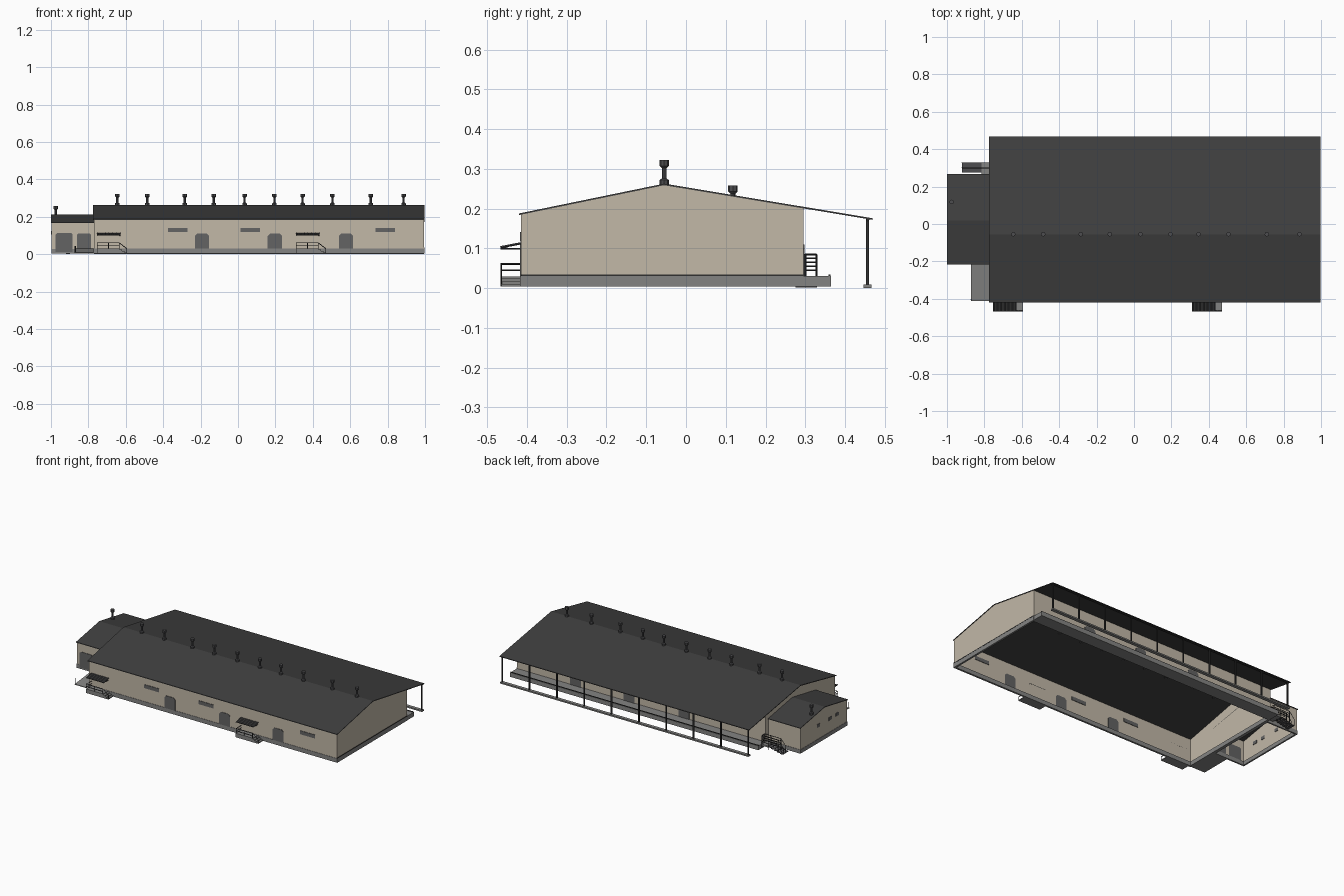
import bpy, bmesh
from mathutils import Vector

cube = bpy.data.objects.get("Cube")
if cube:
    bpy.data.objects.remove(cube, do_unlink=True)


def material(name, r, g, b):
    m = bpy.data.materials.new(name)
    m.use_nodes = True
    m.diffuse_color = (r, g, b, 1)
    bsdf = m.node_tree.nodes["Principled BSDF"]
    bsdf.inputs["Base Color"].default_value = (r, g, b, 1)
    bsdf.inputs["Roughness"].default_value = 0.9
    return m


WALL = material("beige wall", 0.54, 0.48, 0.39)
ROOF = material("dark roof", 0.05, 0.05, 0.05)
CONCRETE = material("grey concrete", 0.23, 0.23, 0.225)
DOOR = material("grey door", 0.125, 0.125, 0.125)
METAL = material("dark metal", 0.075, 0.075, 0.08)
STEEL = material("black steel", 0.03, 0.03, 0.03)


def finish(name, bm, mat):
    bmesh.ops.recalc_face_normals(bm, faces=bm.faces)
    mesh = bpy.data.meshes.new(name)
    bm.to_mesh(mesh)
    bm.free()
    mesh.materials.append(mat)
    ob = bpy.data.objects.new(name, mesh)
    bpy.context.collection.objects.link(ob)
    return ob


def extrude(name, points, offset, mat, caps=True):
    """Sweep a closed flat outline along an offset."""
    bm = bmesh.new()
    a = [bm.verts.new(p) for p in points]
    b = [bm.verts.new(Vector(p) + Vector(offset)) for p in points]
    for i in range(len(a)):
        j = (i + 1) % len(a)
        bm.faces.new((a[i], a[j], b[j], b[i]))
    if caps:
        bm.faces.new(a)
        bm.faces.new(b)
    return finish(name, bm, mat)


def box(name, x, y, z, mat):
    pts = [(x[0], y[0], z[0]), (x[1], y[0], z[0]), (x[1], y[1], z[0]), (x[0], y[1], z[0])]
    return extrude(name, pts, (0, 0, z[1] - z[0]), mat)


def bar(name, a, b, mat=STEEL, r=0.0015):
    """Thin square rod between two points."""
    a, b = Vector(a), Vector(b)
    d = b - a
    u = d.orthogonal().normalized() * r
    v = d.cross(u).normalized() * r
    return extrude(name, [a + u + v, a - u + v, a - u - v, a + u - v], d, mat)


def shell(name, x, profile):
    """Open-bottomed walls: two gable ends and two long sides."""
    bm = bmesh.new()
    ends = [[bm.verts.new((px, y, z)) for y, z in profile] for px in x]
    for e in ends:
        bm.faces.new(e)
    p, q = ends
    bm.faces.new((p[0], q[0], q[1], p[1]))
    bm.faces.new((p[-1], q[-1], q[-2], p[-2]))
    return finish(name, bm, WALL)


def roof(name, x, line, t=0.004):
    pts = [(x[0], y, z) for y, z in line]
    pts += [(x[0], y, z - t) for y, z in reversed(line)]
    return extrude(name, pts, (x[1] - x[0], 0, 0), ROOF)


def ring(name, x, y, z, t, mat):
    """Rectangular footing with an open middle."""
    for side, sx, sy in (("front", x, (y[0], y[0] + t)), ("back", x, (y[1] - t, y[1])),
                         ("right", (x[0], x[0] + t), y), ("left", (x[1] - t, x[1]), y)):
        box(name + "_" + side, sx, sy, z, mat)


def door(name, x0, x1, y, z0=0.03, z1=0.11, c=0.012):
    """Plate door with clipped top corners, showing on both wall sides."""
    pts = [(x0, z0), (x1, z0), (x1, z1 - c), (x1 - c, z1), (x0 + c, z1), (x0, z1 - c)]
    extrude(name, [(px, y - 0.003, pz) for px, pz in pts], (0, 0.006, 0), DOOR)


# Main hall
FRONT, BACK, X0, X1 = -0.415, 0.295, -0.77, 0.995
shell("hall_walls", (X0, X1), [(FRONT, 0.03), (FRONT, 0.186), (-0.055, 0.259),
                               (BACK, 0.202), (BACK, 0.03)])
roof("hall_roof", (-0.776, 0.998), [(-0.42, 0.188), (-0.055, 0.263), (0.469, 0.176)])
ring("hall_plinth", (X0 - 0.002, X1 + 0.002), (FRONT - 0.002, BACK), (0.004, 0.031), 0.012, CONCRETE)
box("hall_base_trim", (X1, X1 + 0.003), (FRONT, BACK), (0.031, 0.035), STEEL)

# Rear loading dock and its canopy posts
box("loading_dock", (X0, X1), (BACK, 0.365), (0.004, 0.031), CONCRETE)
box("dock_edge", (X0, X1), (0.359, 0.363), (0.031, 0.035), STEEL)
box("post_footing", (X0, X1), (0.446, 0.467), (0, 0.009), CONCRETE)
for i in range(10):
    px = X0 + 0.008 + i * (X1 - X0 - 0.016) / 9
    box("canopy_post", (px - 0.004, px + 0.004), (0.453, 0.46), (0.009, 0.175), STEEL)
bar("canopy_beam", (X0, 0.457, 0.172), (X1, 0.457, 0.172), STEEL, 0.003)

# Hall doors and windows
for cx in (-0.192, 0.197, 0.577):
    door("front_door", cx - 0.038, cx + 0.038, FRONT)
    door("rear_door", cx - 0.038, cx + 0.038, BACK)
for cx in (-0.322, 0.065, 0.787):
    box("front_window", (cx - 0.052, cx + 0.052), (FRONT - 0.003, FRONT + 0.003), (0.118, 0.141), DOOR)

# Side annex
AX, AY = (-0.996, X0), (-0.212, 0.262)
shell("annex_walls", AX, [(AY[0], 0.028), (AY[0], 0.169), (0.02, 0.209),
                          (AY[1], 0.169), (AY[1], 0.028)])
roof("annex_roof", (-1.0, X0), [(-0.217, 0.17), (0.02, 0.213), (0.267, 0.17)])
ring("annex_plinth", (-0.998, X0), (AY[0] - 0.002, AY[1] + 0.002), (0.004, 0.029), 0.01, CONCRETE)
door("annex_gate", -0.975, -0.885, AY[0], 0.012, 0.114, 0.008)
door("annex_door", -0.86, -0.785, AY[0], 0.03, 0.11, 0.006)
for cy in (0.08, -0.04, -0.11):
    box("annex_window", (-0.999, -0.993), (cy - 0.015, cy + 0.015), (0.105, 0.125), DOOR)

# Ramp to the annex door
extrude("annex_ramp", [(-0.872, -0.412, 0.004), (-0.872, -0.212, 0.004), (-0.872, -0.212, 0.03),
                       (-0.872, -0.412, 0.008)], (0.1, 0, 0), CONCRETE)
bar("ramp_post", (-0.87, -0.405, 0.006), (-0.87, -0.405, 0.045), STEEL, 0.002)


# Roof vents
def vent(name, x, y, z):
    bm = bmesh.new()
    rings = [(0.012, -0.006), (0.012, 0.01), (0.006, 0.014), (0.006, 0.04),
             (0.012, 0.046), (0.012, 0.061)]
    loops = []
    for r, h in rings:
        made = bmesh.ops.create_circle(bm, segments=8, radius=r)["verts"]
        for v in made:
            v.co += Vector((x, y, z + h))
        loops.append(made)
    for lo, hi in zip(loops, loops[1:]):
        for i in range(8):
            j = (i + 1) % 8
            bm.faces.new((lo[i], lo[j], hi[j], hi[i]))
    bm.faces.new(loops[-1])
    finish(name, bm, METAL)


for vx in (-0.645, -0.485, -0.285, -0.13, 0.035, 0.195, 0.345, 0.505, 0.71, 0.885):
    vent("ridge_vent", vx, -0.055, 0.262)
vent("annex_vent", -0.975, 0.118, 0.197)


# Front entrances: stoop, steps, railing and slatted awning
def entrance(x):
    y0, y1 = -0.467, FRONT
    box("stoop", (x, x + 0.12), (y0, y1), (0.004, 0.03), CONCRETE)
    for i in range(3):
        sx = x + 0.12 + i * 0.013
        box("stoop_step", (sx, sx + 0.013), (y0, y1), (0.004, 0.024 - i * 0.007), CONCRETE)
    for px in (x + 0.003, x + 0.06, x + 0.118):
        bar("rail_post", (px, y0 + 0.002, 0.03), (px, y0 + 0.002, 0.061))
    for z in (0.045, 0.061):
        bar("hand_rail", (x, y0 + 0.002, z), (x + 0.118, y0 + 0.002, z))
        bar("side_rail", (x + 0.003, y0, z), (x + 0.003, y1, z))
    bar("step_rail", (x + 0.118, y0 + 0.002, 0.061), (x + 0.158, y0 + 0.002, 0.03))
    bar("step_post", (x + 0.158, y0 + 0.002, 0.005), (x + 0.158, y0 + 0.002, 0.03))
    extrude("awning", [(x, y0, 0.1), (x, y1, 0.11), (x, y1, 0.113), (x, y0, 0.103)],
            (0.125, 0, 0), STEEL)
    for i in range(7):
        sx = x + 0.003 + i * 0.02
        bar("awning_rib", (sx, y0, 0.103), (sx, y1, 0.113), METAL, 0.002)
    for sx in (x + 0.003, x + 0.122):
        bar("awning_bracket", (sx, y0, 0.1), (sx, y1, 0.099))


entrance(-0.753)
entrance(0.311)

# Rear annex landing with stairs and railings
box("landing", (-0.815, X0), (AY[1], 0.33), (0.02, 0.03), CONCRETE)
for i in range(5):
    sx = -0.815 - i * 0.021
    z = 0.026 - i * 0.005
    box("landing_step", (sx - 0.021, sx), (0.275, 0.33), (z - 0.004, z), METAL)
for y in (0.3, 0.328):
    for z in (0.045, 0.058, 0.071, 0.085):
        bar("landing_rail", (-0.885, y, z), (X0, y, z))
    for px in (-0.885, -0.815, X0):
        bar("landing_post", (px, y, 0.005), (px, y, 0.085), STEEL, 0.002)
    bar("stair_rail", (-0.885, y, 0.085), (-0.92, y, 0.045))
    bar("stair_post", (-0.92, y, 0.004), (-0.92, y, 0.045))
for z in (0.045, 0.055, 0.065, 0.075, 0.085):
    bar("landing_end_rail", (X0, 0.3, z), (X0, 0.328, z))
